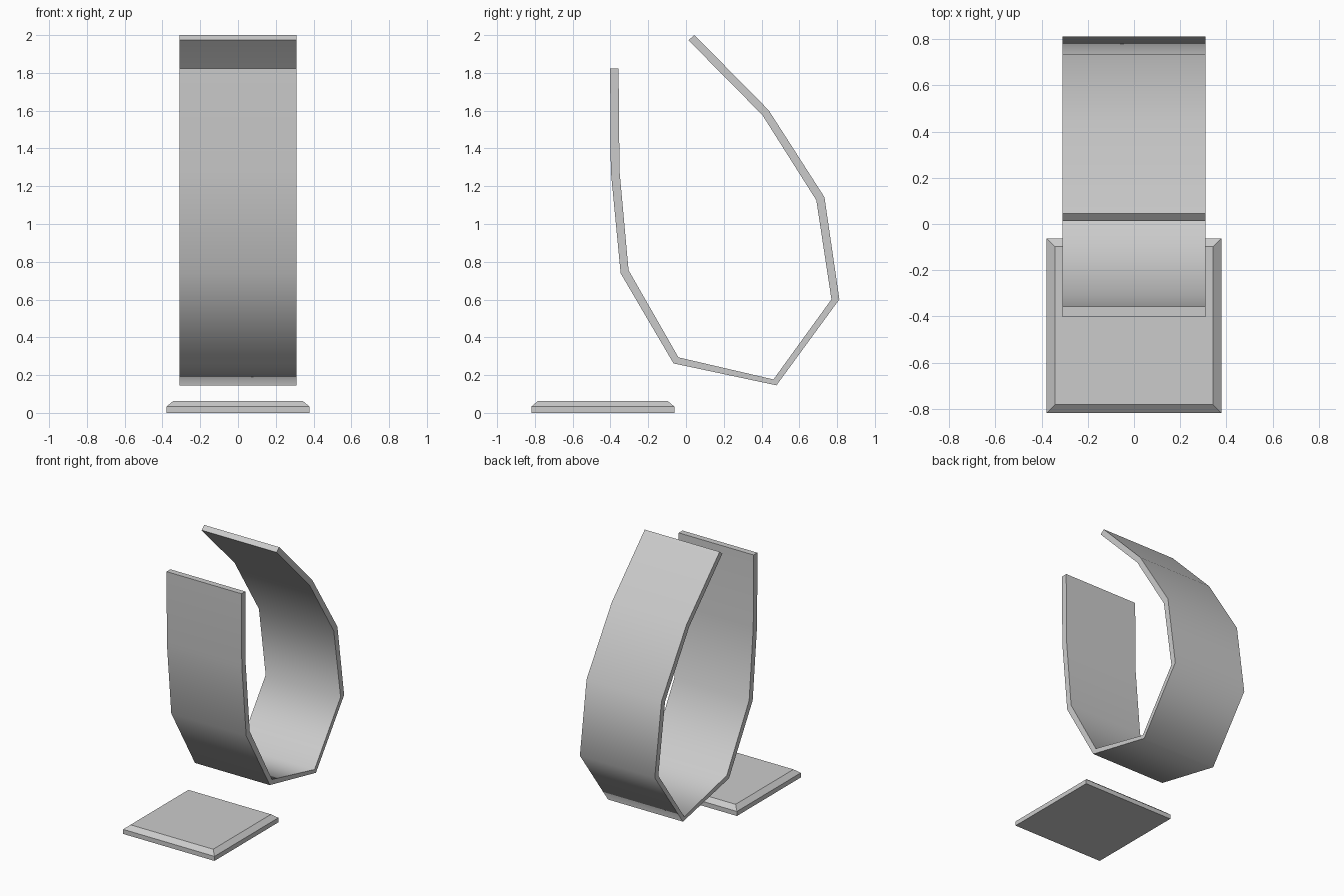
import bpy
import bmesh
import math

cube = bpy.data.objects.get("Cube")
if cube:
    bpy.data.objects.remove(cube, do_unlink=True)

# One plain grey for everything
grey = bpy.data.materials.new("light grey")
grey.use_nodes = True
grey.diffuse_color = (0.6, 0.6, 0.6, 1)
grey.node_tree.nodes["Principled BSDF"].inputs["Base Color"].default_value = (0.6, 0.6, 0.6, 1)


def make_object(name, bm):
    bmesh.ops.recalc_face_normals(bm, faces=bm.faces[:])
    mesh = bpy.data.meshes.new(name)
    bm.to_mesh(mesh)
    bm.free()
    mesh.materials.append(grey)
    obj = bpy.data.objects.new(name, mesh)
    bpy.context.collection.objects.link(obj)
    return obj


# Curved strap: outer and inner (y, z) outlines, from the short end to the tall end
OUTER = [(-0.402, 1.822), (-0.398, 1.28), (-0.346, 0.739), (-0.066, 0.262), (0.479, 0.146),
         (0.812, 0.601), (0.733, 1.142), (0.437, 1.603), (0.045, 2.0)]
INNER = [(-0.357, 1.822), (-0.352, 1.28), (-0.304, 0.755), (-0.04, 0.294), (0.463, 0.177),
         (0.77, 0.601), (0.69, 1.126), (0.405, 1.576), (0.013, 1.973)]
HALF_WIDTH = 0.31

bm = bmesh.new()
# A four-cornered cross-section at each bend, bridged to the next one
rings = []
for (oy, oz), (iy, iz) in zip(OUTER, INNER):
    rings.append([bm.verts.new(p) for p in (
        (-HALF_WIDTH, oy, oz), (HALF_WIDTH, oy, oz),
        (HALF_WIDTH, iy, iz), (-HALF_WIDTH, iy, iz))])
for a, b in zip(rings, rings[1:]):
    for i in range(4):
        j = (i + 1) % 4
        bm.faces.new((a[i], a[j], b[j], b[i]))
bm.faces.new(rings[0])
bm.faces.new(rings[-1])
strap = make_object("curved_strap", bm)

# Smooth along the bends, sharp at the rims and ends
bpy.ops.object.select_all(action='DESELECT')
strap.select_set(True)
bpy.context.view_layer.objects.active = strap
bpy.ops.object.shade_smooth_by_angle(angle=math.radians(76))

# Square base plate with a chamfered top rim
CENTRE_Y = -0.44
bm = bmesh.new()
levels = []
for half, z in ((0.378, 0.0), (0.378, 0.034), (0.342, 0.064)):
    levels.append([bm.verts.new((sx * half, CENTRE_Y + sy * half, z))
                   for sx, sy in ((-1, -1), (1, -1), (1, 1), (-1, 1))])
for a, b in zip(levels, levels[1:]):
    for i in range(4):
        j = (i + 1) % 4
        bm.faces.new((a[i], a[j], b[j], b[i]))
bm.faces.new(levels[0])
bm.faces.new(levels[-1])
make_object("base_plate", bm)
